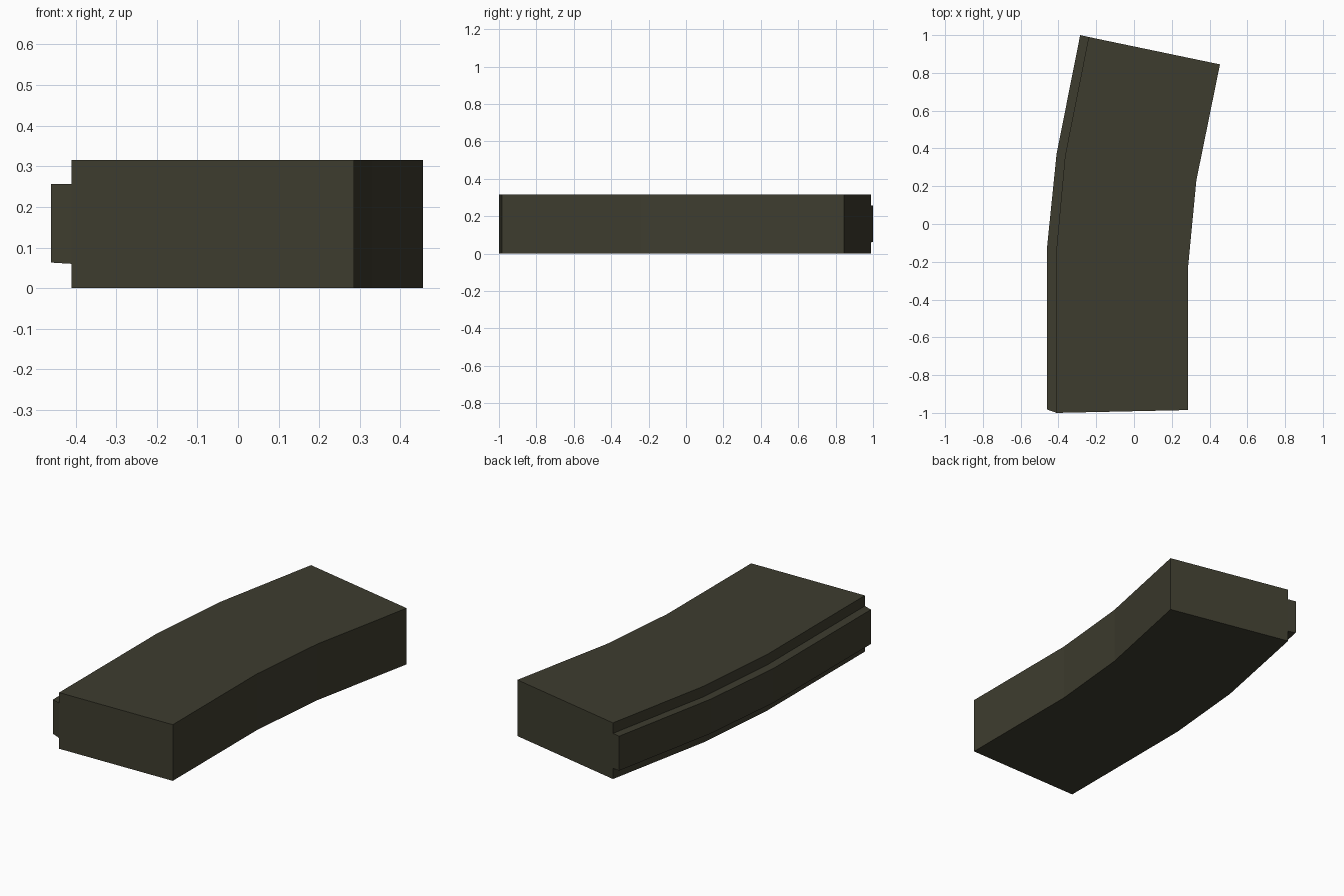
import bpy, bmesh

if "Cube" in bpy.data.objects:
    bpy.data.objects.remove(bpy.data.objects["Cube"])

olive = bpy.data.materials.new("dark olive")
olive.diffuse_color = (0.048, 0.046, 0.028, 1)
olive.use_nodes = True
olive.node_tree.nodes["Principled BSDF"].inputs["Base Color"].default_value = olive.diffuse_color

# Plan positions along the length: right edge, body left edge, spine outer edge
stations = [
    ((0.285, -0.985), (-0.41, -1.0), (-0.46, -0.982)),
    ((0.285, -0.24), (-0.41, -0.128), (-0.46, -0.12)),
    ((0.33, 0.23), (-0.365, 0.361), (-0.41, 0.37)),
    ((0.455, 0.845), (-0.24, 0.99), (-0.285, 1.0)),
]
HEIGHT, RIB_LOW, RIB_HIGH = 0.315, 0.06, 0.256


def section(bm, right, left, rib):
    """Cross-section of the curved box with its raised spine."""
    outline = [(right, 0), (right, HEIGHT), (left, HEIGHT), (left, RIB_HIGH),
               (rib, RIB_HIGH), (rib, RIB_LOW + 0.003), (left, RIB_LOW), (left, 0)]
    return [bm.verts.new((p[0], p[1], z)) for p, z in outline]


# Curved magazine body with spine, lofted through the stations
bm = bmesh.new()
rings = [section(bm, *s) for s in stations]
for a, b in zip(rings, rings[1:]):
    for i in range(8):
        j = (i + 1) % 8
        bm.faces.new((a[i], a[j], b[j], b[i]))

# End caps: main block plus spine end
for ring in (rings[0], rings[-1]):
    bm.faces.new([ring[i] for i in (0, 1, 2, 3, 6, 7)])
    bm.faces.new([ring[i] for i in (3, 4, 5, 6)])
bmesh.ops.recalc_face_normals(bm, faces=bm.faces)

mesh = bpy.data.meshes.new("curved_body")
bm.to_mesh(mesh)
bm.free()
mesh.materials.append(olive)
body = bpy.data.objects.new("curved_body", mesh)
bpy.context.collection.objects.link(body)
